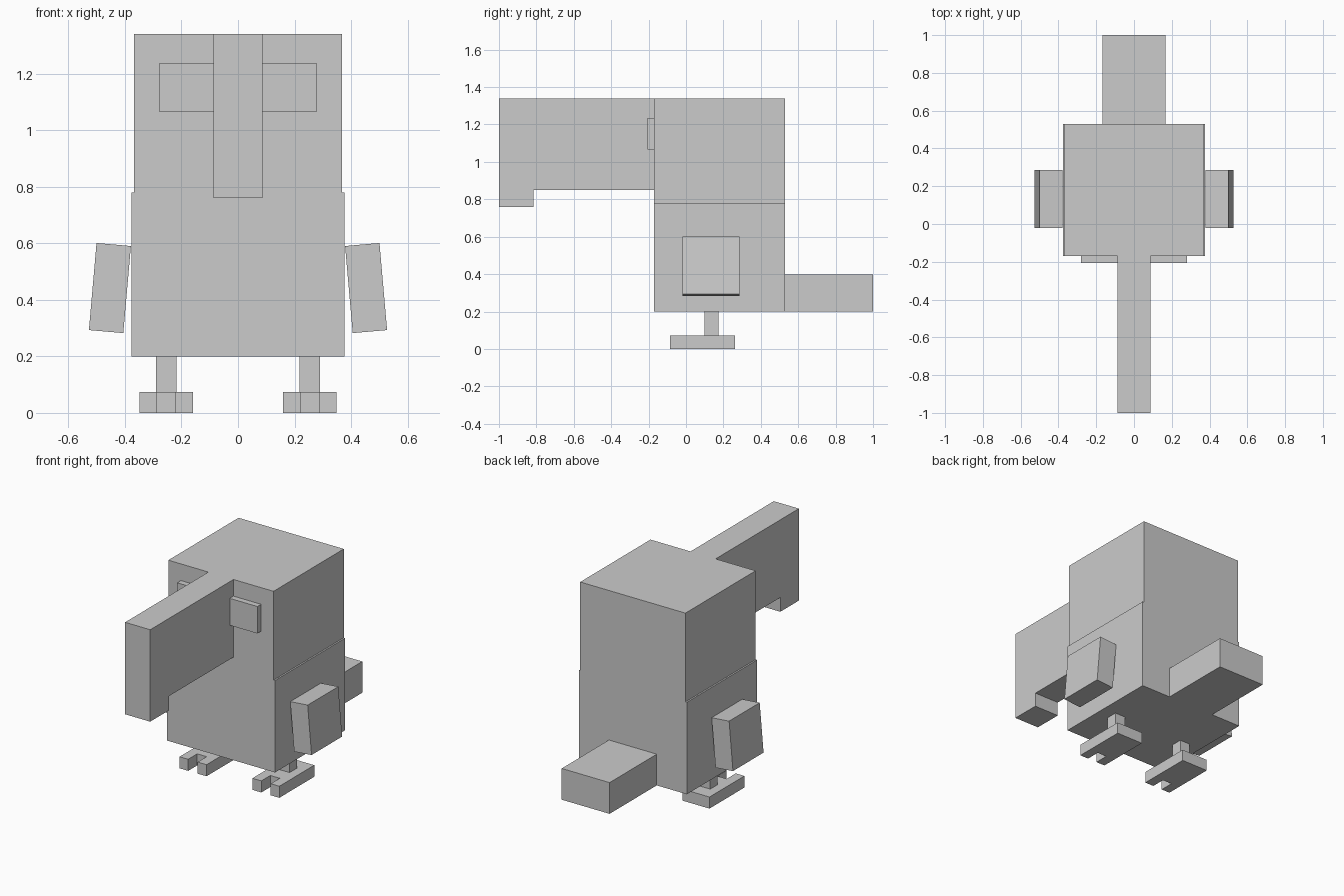
import bpy
import bmesh
from math import radians
from mathutils import Matrix, Vector

cube = bpy.data.objects.get("Cube")
if cube:
    bpy.data.objects.remove(cube)

grey = bpy.data.materials.new("plain grey")
grey.use_nodes = True
colour = (0.6, 0.6, 0.6, 1)
grey.diffuse_color = colour
grey.node_tree.nodes["Principled BSDF"].inputs["Base Color"].default_value = colour


def finish(name, bm, mirrored):
    """Turn a bmesh into an object, optionally paired across x = 0."""
    bmesh.ops.recalc_face_normals(bm, faces=bm.faces)
    mesh = bpy.data.meshes.new(name)
    bm.to_mesh(mesh)
    bm.free()
    mesh.materials.append(grey)
    obj = bpy.data.objects.new(name, mesh)
    bpy.context.collection.objects.link(obj)
    if mirrored:
        obj.modifiers.new("pair", 'MIRROR').use_mirror_merge = False
    return obj


def box(name, x, y, z, mirrored=False, tilt=0):
    """Box between (low, high) limits, tilted about y at its centre."""
    limits = (x, y, z)
    centre = Vector([(a + b) / 2 for a, b in limits])
    size = Vector([b - a for a, b in limits])
    matrix = (Matrix.Translation(centre)
              @ Matrix.Rotation(radians(tilt), 4, 'Y')
              @ Matrix.Diagonal(size.to_4d()))
    bm = bmesh.new()
    bmesh.ops.create_cube(bm, size=1, matrix=matrix)
    return finish(name, bm, mirrored)


def prism(name, outline, offset, mirrored=False):
    """Outline of 3D points extruded by an offset."""
    bm = bmesh.new()
    face = bm.faces.new([bm.verts.new(p) for p in outline])
    extruded = bmesh.ops.extrude_face_region(bm, geom=[face])["geom"]
    verts = [v for v in extruded if isinstance(v, bmesh.types.BMVert)]
    bmesh.ops.translate(bm, verts=verts, vec=offset)
    return finish(name, bm, mirrored)


# Torso, head and tail
front, back = -0.17, 0.53
box("body", (-0.377, 0.377), (front, back), (0.2, 0.78))
box("head", (-0.367, 0.367), (front, back), (0.78, 1.34))
box("tail", (-0.167, 0.167), (back, 1.0), (0.2, 0.397))

# Long beak with a hooked tip
beak_side = [(front, 1.34), (-1, 1.34), (-1, 0.76),
             (-0.815, 0.76), (-0.815, 0.85), (front, 0.85)]
prism("beak", [(-0.0875, y, z) for y, z in beak_side], (0.175, 0, 0))

# Eyes beside the beak
box("eyes", (0.0875, 0.28), (-0.207, front), (1.065, 1.235), mirrored=True)

# Wings leaning away from the body
box("wings", (0.392, 0.514), (-0.02, 0.285), (0.287, 0.596), mirrored=True, tilt=-5)

# Legs and two-toed feet
box("legs", (0.217, 0.29), (0.1, 0.173), (0.073, 0.2), mirrored=True)
foot = [(0.16, -0.085), (0.222, -0.085), (0.222, 0.005), (0.288, 0.005),
        (0.288, -0.085), (0.348, -0.085), (0.348, 0.263), (0.16, 0.263)]
prism("feet", [(x, y, 0) for x, y in foot], (0, 0, 0.073), mirrored=True)
